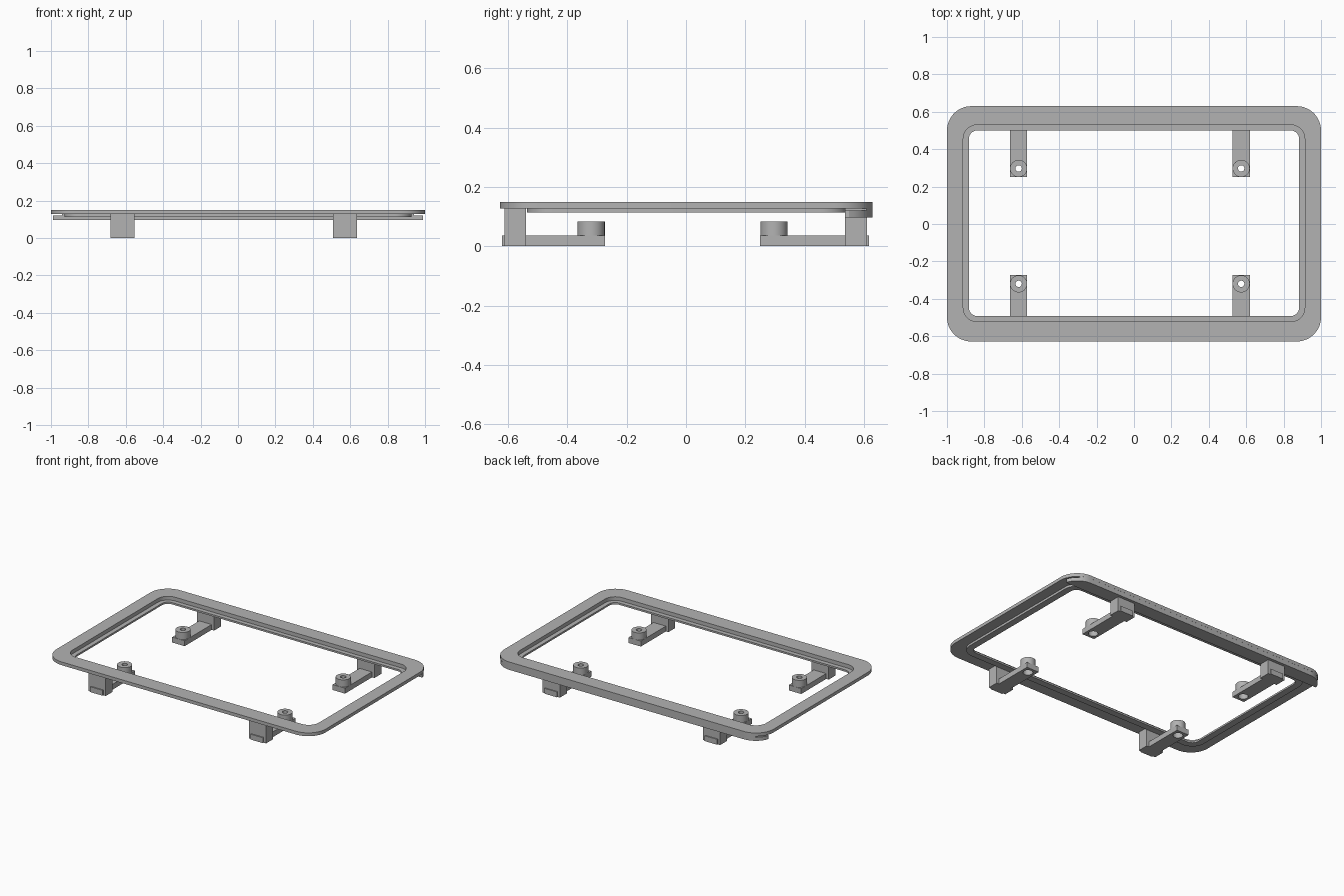
import bpy, bmesh, math

if "Cube" in bpy.data.objects:
    bpy.data.objects.remove(bpy.data.objects["Cube"])

grey = bpy.data.materials.new("plain grey")
grey.diffuse_color = (0.45, 0.45, 0.45, 1)
grey.use_nodes = True
grey.node_tree.nodes["Principled BSDF"].inputs["Base Color"].default_value = grey.diffuse_color


def finish(bm, name):
    bmesh.ops.recalc_face_normals(bm, faces=bm.faces)
    me = bpy.data.meshes.new(name)
    bm.to_mesh(me)
    bm.free()
    me.materials.append(grey)
    ob = bpy.data.objects.new(name, me)
    bpy.context.collection.objects.link(ob)
    return ob


def smooth(ob):
    bpy.ops.object.select_all(action='DESELECT')
    ob.select_set(True)
    bpy.context.view_layer.objects.active = ob
    bpy.ops.object.shade_smooth_by_angle(angle=math.radians(30))


def box(name, x0, x1, y0, y1, z0, z1):
    bm = bmesh.new()
    bmesh.ops.create_cube(bm, size=1)
    for v in bm.verts:
        v.co.x = x1 if v.co.x > 0 else x0
        v.co.y = y1 if v.co.y > 0 else y0
        v.co.z = z1 if v.co.z > 0 else z0
    return finish(bm, name)


def cylinder(name, x, y, r, z0, z1):
    bm = bmesh.new()
    bmesh.ops.create_cone(bm, cap_ends=True, segments=32, radius1=r, radius2=r, depth=z1 - z0)
    bmesh.ops.translate(bm, verts=bm.verts, vec=(x, y, (z0 + z1) / 2))
    return finish(bm, name)


def cut(ob, cutter):
    bpy.context.view_layer.objects.active = ob
    mod = ob.modifiers.new("cut", 'BOOLEAN')
    mod.operation, mod.solver, mod.object = 'DIFFERENCE', 'EXACT', cutter
    bpy.ops.object.modifier_apply(modifier=mod.name)
    bpy.data.objects.remove(cutter, do_unlink=True)


def outline(hx, y0, y1, r, n=12):
    pts = []
    corners = [(hx - r, y1 - r), (r - hx, y1 - r), (r - hx, y0 + r), (hx - r, y0 + r)]
    for k, (cx, cy) in enumerate(corners):
        for i in range(n + 1):
            a = math.pi / 2 * (k + i / n)
            pts.append((cx + r * math.cos(a), cy + r * math.sin(a)))
    return pts


# Bezel ring: rounded outlines joined into a closed stepped section
outer = (1.0, -0.628, 0.63, 0.13)
ledge = (0.913, -0.522, 0.53, 0.075)
hole = (0.883, -0.492, 0.50, 0.045)
lip = (0.928, -0.537, 0.545, 0.09)
section = [(outer, 0.128), (outer, 0.15), (ledge, 0.15), (ledge, 0.125),
           (hole, 0.125), (hole, 0.113), (lip, 0.113), (lip, 0.128)]
bm = bmesh.new()
loops = [[bm.verts.new((x, y, z)) for x, y in outline(*o)] for o, z in section]
for k, a in enumerate(loops):
    b = loops[(k + 1) % len(loops)]
    for i in range(len(a)):
        j = (i + 1) % len(a)
        bm.faces.new((a[i], a[j], b[j], b[i]))
smooth(finish(bm, "bezel_ring"))

# Deeper rim along the back edge, with a thin slot at each corner
pts = [p for p in outline(*outer) if p[1] > 0.535]
pts = [(1.0 - 0.012, 0.537)] + [(x * 0.999, y - 0.0005) for x, y in pts] + [(-0.988, 0.537)]
bm = bmesh.new()
low = [bm.verts.new((x, y, 0.097)) for x, y in pts]
high = [bm.verts.new((x, y, 0.13)) for x, y in pts]
bm.faces.new(low)
bm.faces.new(high)
for i in range(len(pts)):
    j = (i + 1) % len(pts)
    bm.faces.new((low[i], low[j], high[j], high[i]))
back_rim = finish(bm, "back_rim")
for s in (-1, 1):
    xs = sorted((s * 0.94, s * 1.1))
    cut(back_rim, box("slot_cutter", *xs, 0.50, 0.615, 0.121, 0.1275))
smooth(back_rim)

# Four mounting legs: post, inward arm and screw boss
for side, x in (("left", -0.617), ("right", 0.573)):
    for end, post, arm, by in (("front", (-0.612, -0.539), (-0.62, -0.274), -0.32),
                               ("back", (0.536, 0.61), (0.25, 0.617), 0.297)):
        tag = end + "_" + side
        box(tag + "_post", x - 0.064, x + 0.064, *post, 0, 0.129)
        bar = box(tag + "_arm", x - 0.046, x + 0.046, *arm, 0, 0.036)
        cut(bar, cylinder("bore_cutter", x, by, 0.03, -0.01, 0.05))
        boss = cylinder(tag + "_boss", x, by, 0.046, 0.036, 0.083)
        cut(boss, cylinder("hole_cutter", x, by, 0.017, 0.0, 0.1))
        cut(boss, cylinder("bore_cutter", x, by, 0.03, 0.0, 0.055))
        smooth(bar)
        smooth(boss)
